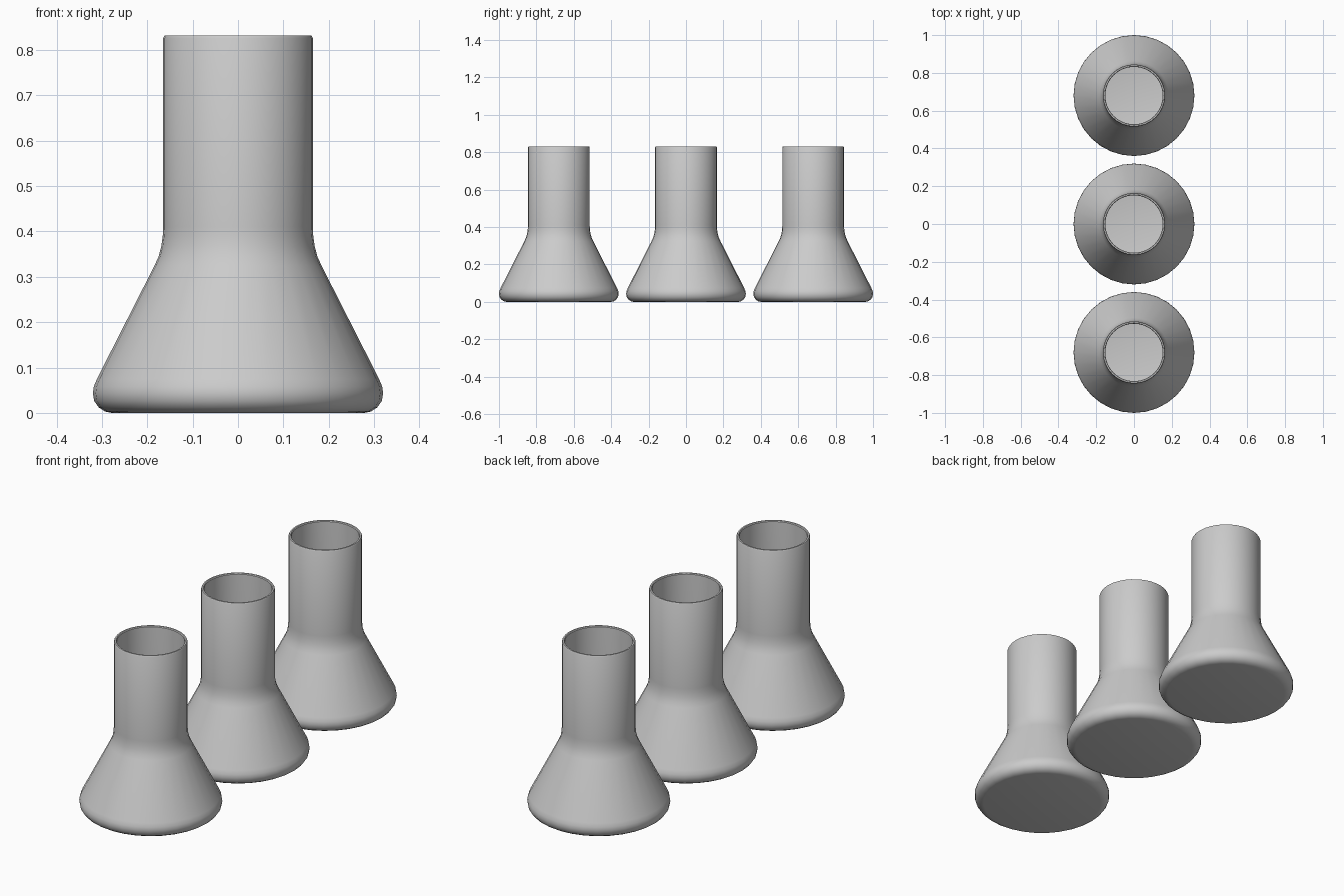
import bpy, bmesh
from math import cos, sin, pi

if "Cube" in bpy.data.objects:
    bpy.data.objects.remove(bpy.data.objects["Cube"])

SIDES = 32

# Half profile (radius, height): outside from base to rim, then inside back down
OUTER = [(0.278, 0.0), (0.293, 0.003), (0.307, 0.012), (0.317, 0.026),
         (0.32, 0.043), (0.318, 0.058), (0.311, 0.075),
         (0.184, 0.325), (0.175, 0.345), (0.169, 0.368), (0.166, 0.39),
         (0.165, 0.41), (0.165, 0.826), (0.162, 0.832)]
INNER = [(0.155, 0.832), (0.152, 0.828), (0.152, 0.41), (0.153, 0.39),
         (0.157, 0.366), (0.163, 0.341), (0.172, 0.319),
         (0.299, 0.070), (0.306, 0.055), (0.307, 0.043),
         (0.304, 0.030), (0.296, 0.020), (0.278, 0.013)]


def lathe(name, profile, y):
    """Revolve a profile about z and cap both ends with a flat disc."""
    bm = bmesh.new()
    rings = [[bm.verts.new((r * cos(2 * pi * i / SIDES), r * sin(2 * pi * i / SIDES), z))
              for i in range(SIDES)] for r, z in profile]
    for a, b in zip(rings, rings[1:]):
        for i in range(SIDES):
            j = (i + 1) % SIDES
            bm.faces.new((a[i], a[j], b[j], b[i]))
    bm.faces.new(rings[0][::-1])   # underside
    bm.faces.new(rings[-1])        # inside floor
    mesh = bpy.data.meshes.new(name)
    bm.to_mesh(mesh)
    bm.free()
    obj = bpy.data.objects.new(name, mesh)
    obj.location.y = y
    bpy.context.collection.objects.link(obj)
    bpy.ops.object.select_all(action='DESELECT')
    obj.select_set(True)
    bpy.context.view_layer.objects.active = obj
    bpy.ops.object.shade_smooth_by_angle(angle=0.6)
    return obj


# Row of three open flasks
for label, y in (("front", -0.68), ("middle", 0.0), ("back", 0.68)):
    lathe(f"flask_{label}", OUTER + INNER, y)
